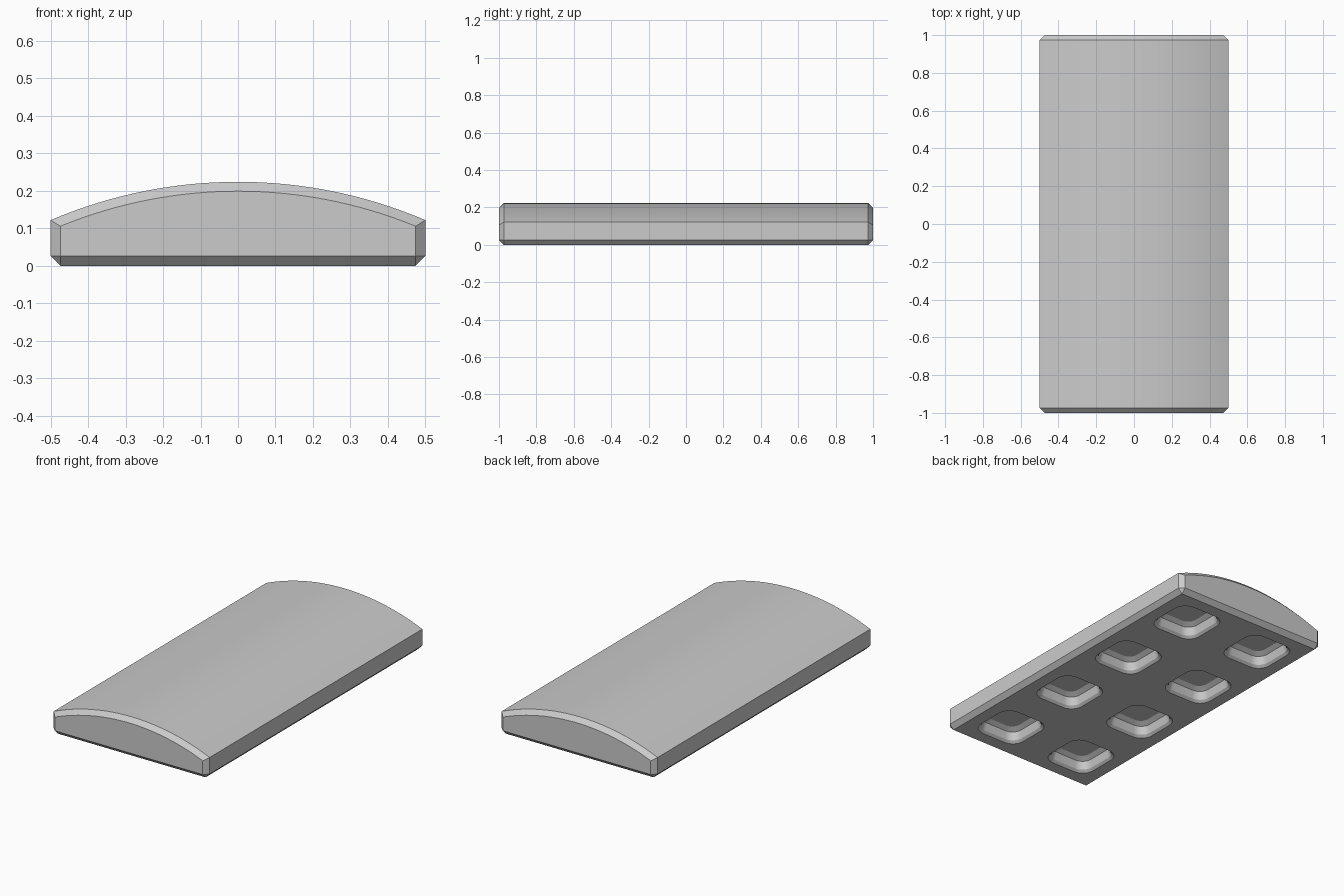
import bpy, bmesh, math

if "Cube" in bpy.data.objects:
    bpy.data.objects.remove(bpy.data.objects["Cube"])

BEVEL = 0.026          # chamfer width
RADIUS = 1.275         # curve of the top surface
CENTRE_Z = 0.224 - RADIUS
SEGMENTS = 32


def mesh_object(name, bm):
    mesh = bpy.data.meshes.new(name)
    bmesh.ops.recalc_face_normals(bm, faces=bm.faces)
    bm.to_mesh(mesh)
    bm.free()
    obj = bpy.data.objects.new(name, mesh)
    bpy.context.collection.objects.link(obj)
    return obj


def loft(bm, rings):
    """Skin closed rings of points and cap both ends."""
    rows = [[bm.verts.new(p) for p in ring] for ring in rings]
    for a, b in zip(rows, rows[1:]):
        for i in range(len(a)):
            j = (i + 1) % len(a)
            bm.faces.new((a[i], a[j], b[j], b[i]))
    bm.faces.new(rows[0])
    bm.faces.new(rows[-1])


def tile_section(y, half, radius, floor):
    """Arched cross-section with chamfered lower corners."""
    inner = 0.5 - BEVEL
    pts = [(-inner, y, floor), (-half, y, BEVEL)]
    for i in range(SEGMENTS + 1):
        x = half * (2 * i / SEGMENTS - 1)
        pts.append((x, y, CENTRE_Z + math.sqrt(radius ** 2 - x ** 2)))
    return pts + [(half, y, BEVEL), (inner, y, floor)]


def rounded_square(cx, cy, z, width, r, steps=8):
    pts, s = [], width / 2 - r
    for k, (sx, sy) in enumerate(((1, 1), (-1, 1), (-1, -1), (1, -1))):
        for i in range(steps + 1):
            a = math.pi / 2 * (k + i / steps)
            pts.append((cx + sx * s + r * math.cos(a), cy + sy * s + r * math.sin(a), z))
    return pts


# Arched body with chamfered ends and lower edges
bm = bmesh.new()
end = (0.5 - BEVEL, RADIUS - 0.025, BEVEL)
full = (0.5, RADIUS, 0.0)
loft(bm, [tile_section(-1, *end), tile_section(-1 + BEVEL, *full),
          tile_section(1 - BEVEL, *full), tile_section(1, *end)])
bmesh.ops.remove_doubles(bm, verts=bm.verts, dist=1e-5)
body = mesh_object("tile_body", bm)

# Eight steep-walled pockets in the underside, chamfered at rim and ceiling
bm = bmesh.new()
levels = [(-0.02, 0.3, 0.075), (0.0, 0.3, 0.075), (0.013, 0.272, 0.065),
          (0.058, 0.25, 0.06), (0.075, 0.2, 0.05)]
for cx in (-0.25, 0.25):
    for cy in (-0.75, -0.25, 0.25, 0.75):
        loft(bm, [rounded_square(cx, cy, *level) for level in levels])
cutter = mesh_object("pocket_cutter", bm)
cutter.hide_render = True

cut = body.modifiers.new("pockets", 'BOOLEAN')
cut.operation = 'DIFFERENCE'
cut.solver = 'EXACT'
cut.object = cutter
bpy.context.view_layer.objects.active = body
body.select_set(True)
bpy.ops.object.modifier_apply(modifier=cut.name)
bpy.data.objects.remove(cutter)

# Plain grey finish, smooth arch and crisp chamfers
grey = bpy.data.materials.new("grey")
grey.diffuse_color = (0.6, 0.6, 0.6, 1)
grey.use_nodes = True
grey.node_tree.nodes["Principled BSDF"].inputs["Base Color"].default_value = grey.diffuse_color
body.data.materials.clear()
body.data.materials.append(grey)
bpy.ops.object.shade_smooth_by_angle(angle=math.radians(20))
